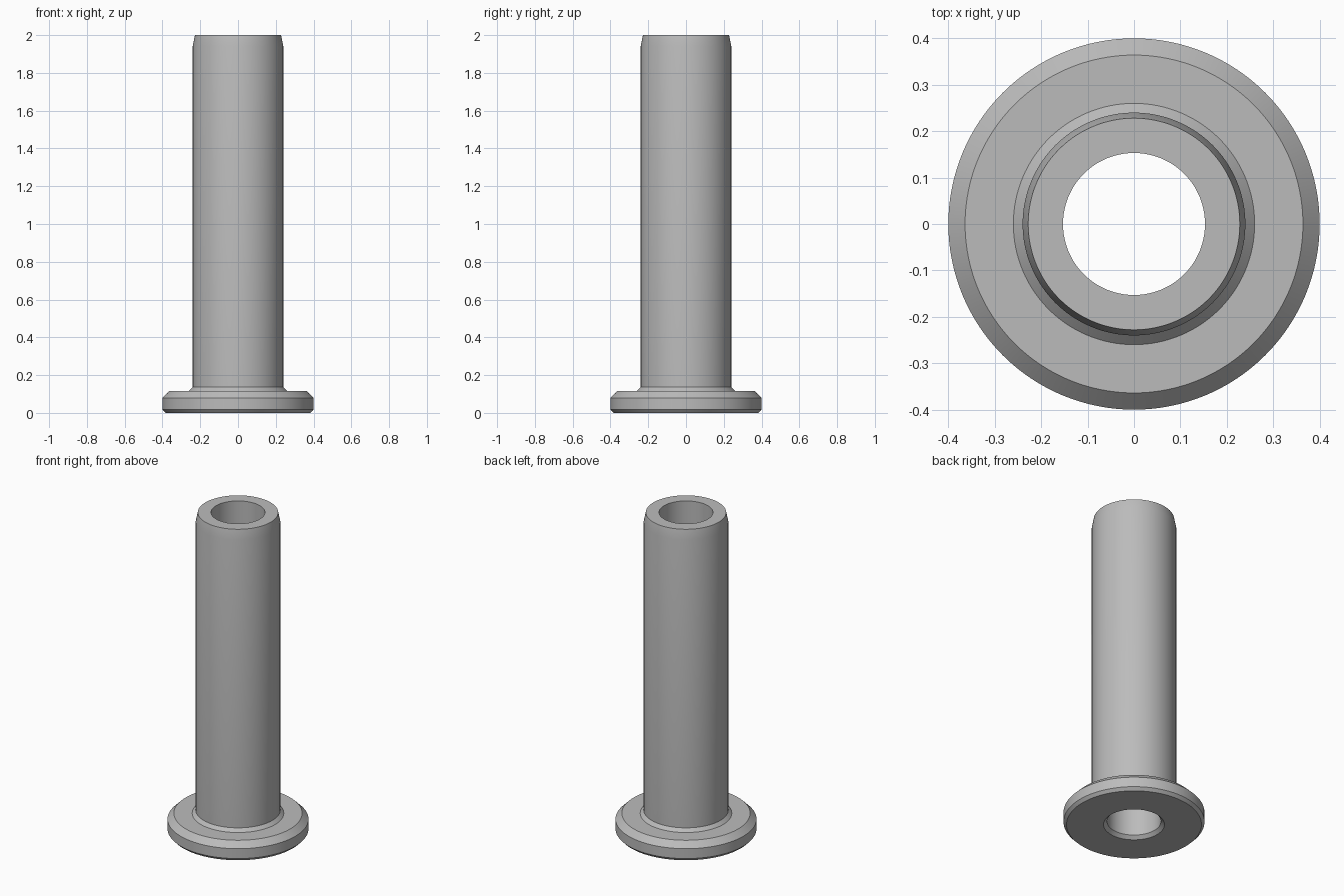
import bpy
import bmesh
import math

old = bpy.data.objects.get("Cube")
if old:
    bpy.data.objects.remove(old, do_unlink=True)

SEGMENTS = 128

# Plain grey metal
grey = bpy.data.materials.new("grey metal")
grey.use_nodes = True
colour = (0.5, 0.5, 0.5, 1)
grey.diffuse_color = colour
grey.node_tree.nodes["Principled BSDF"].inputs["Base Color"].default_value = colour


def lathe(name, profile):
    """Turn a closed (radius, height) profile around the z axis."""
    bm = bmesh.new()
    verts = [bm.verts.new((r, 0, z)) for r, z in profile]
    edges = [bm.edges.new((v, verts[(i + 1) % len(verts)])) for i, v in enumerate(verts)]
    bmesh.ops.spin(bm, geom=verts + edges, cent=(0, 0, 0), axis=(0, 0, 1),
                   angle=math.tau, steps=SEGMENTS, use_merge=True)
    bmesh.ops.remove_doubles(bm, verts=bm.verts, dist=0.0001)
    bmesh.ops.recalc_face_normals(bm, faces=bm.faces)
    mesh = bpy.data.meshes.new(name)
    bm.to_mesh(mesh)
    bm.free()
    mesh.materials.append(grey)
    obj = bpy.data.objects.new(name, mesh)
    bpy.context.collection.objects.link(obj)
    bpy.ops.object.select_all(action="DESELECT")
    obj.select_set(True)
    bpy.context.view_layer.objects.active = obj
    bpy.ops.object.shade_smooth_by_angle(angle=math.radians(30))
    return obj


bore = [(0.153, 2.0), (0.153, 0.02), (0.173, 0.0)]
flange = [(0.383, 0.0), (0.4, 0.018), (0.4, 0.08), (0.364, 0.116)]
collar = [(0.26, 0.116), (0.24, 0.136)]
tip = [(0.24, 1.94), (0.228, 2.0)]

# Flanged sleeve with a through bore, made as one turned part
lathe("flanged_sleeve", bore + flange + collar + tip)
